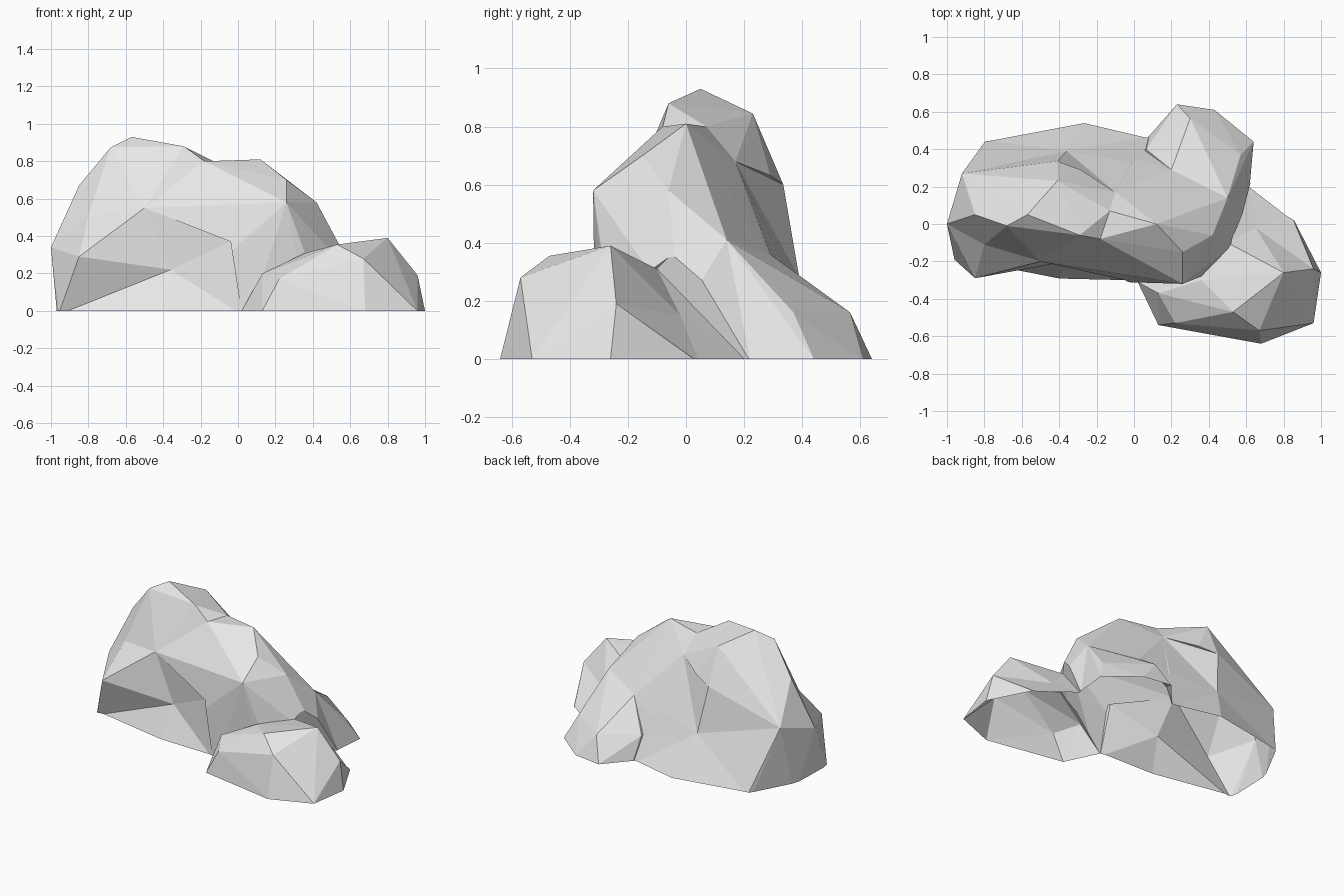
import bpy, bmesh
from mathutils import Vector

if "Cube" in bpy.data.objects:
    bpy.data.objects.remove(bpy.data.objects["Cube"])

stone = bpy.data.materials.new("pale grey stone")
stone.diffuse_color = (0.8, 0.8, 0.8, 1)
stone.use_nodes = True
stone.node_tree.nodes["Principled BSDF"].inputs["Base Color"].default_value = stone.diffuse_color


def make_object(name, bm):
    bmesh.ops.recalc_face_normals(bm, faces=bm.faces[:])
    me = bpy.data.meshes.new(name)
    bm.to_mesh(me)
    bm.free()
    me.materials.append(stone)
    ob = bpy.data.objects.new(name, me)
    bpy.context.collection.objects.link(ob)
    return ob


def faceted_rock(name, points):
    """Convex rock chunk; its base corners run below ground for a clean trim."""
    bm = bmesh.new()
    depth = 0.1 + 0.05 * len(bpy.data.objects)
    for p in points:
        bm.verts.new(p)
        if p[2] == 0:
            bm.verts.new((p[0], p[1], -depth))
    res = bmesh.ops.convex_hull(bm, input=bm.verts[:])
    junk = {g for g in res["geom_interior"] + res["geom_unused"]
            if isinstance(g, bmesh.types.BMVert)}
    bmesh.ops.delete(bm, geom=list(junk), context='VERTS')
    return make_object(name, bm)


def dent_cutter(name, apex, ring, push):
    """Solid whose inner side is a fan from the apex to the ring."""
    bm = bmesh.new()
    ring = [Vector((x, y, z if z else -0.02)) for x, y, z in ring]
    push = Vector(push)
    inner = [bm.verts.new(p) for p in ring]
    outer = [bm.verts.new(p + push) for p in ring]
    tip_in, tip_out = bm.verts.new(apex), bm.verts.new(Vector(apex) + push)
    for i in range(len(ring)):
        j = (i + 1) % len(ring)
        bm.faces.new((tip_in, inner[i], inner[j]))
        bm.faces.new((tip_out, outer[j], outer[i]))
        bm.faces.new((inner[i], outer[i], outer[j]))
        bm.faces.new((inner[i], outer[j], inner[j]))
    ob = make_object(name, bm)
    ob.hide_render = True
    return ob


def combine(base, other, operation):
    mod = base.modifiers.new("combine", 'BOOLEAN')
    mod.operation, mod.solver, mod.object = operation, 'EXACT', other
    bpy.context.view_layer.update()
    me = bpy.data.meshes.new_from_object(
        base.evaluated_get(bpy.context.evaluated_depsgraph_get()))
    base.modifiers.clear()
    base.data = me
    bpy.data.objects.remove(other)


# Tall left hump
rock = faceted_rock("rock_outcrop", [
    (-.57, .05, .93), (-.29, -.06, .88), (-.68, -.01, .875), (-.41, .23, .845),
    (-.85, .05, .67), (-1, 0, .34), (-.92, .27, .42),
    (-.85, -.29, .29), (-.96, -.19, 0), (-.95, .15, 0),
    (-.41, .335, .6), (-.79, .45, 0), (-.26, .55, 0), (.08, .47, 0),
    (-.5, -.2, .55), (-.18, -.08, .8), (-.13, .07, .8), (-.1, .17, .68),
    (-.4, -.3, 0), (0, -.3, 0)])

# Lower right hump
right = faceted_rock("right_hump", [
    (.12, 0, .81), (-.18, -.08, .8), (-.13, .07, .8), (-.1, .17, .68),
    (.26, -.15, .7), (.26, -.32, .58), (.42, -.06, .58), (.5, .14, .41),
    (.2, .29, .36), (.5, -.1, .31), (.36, -.28, .3), (-.5, -.2, .55),
    (.06, .39, .16), (.08, .47, 0), (.62, .22, 0), (.65, -.02, .15),
    (.6, -.05, 0), (.4, -.25, 0), (.02, -.31, 0), (-.4, -.3, 0)])
combine(rock, right, 'UNION')

# Shallow hollows on the front, left and back
combine(rock, dent_cutter("front_hollow", (-.36, -.2, .22), [
    (-.85, -.29, .29), (-.5, -.2, .55), (-.04, -.28, .37), (.02, -.31, 0),
    (-.4, -.3, 0), (-.96, -.19, 0)], (0, -.3, 0)), 'DIFFERENCE')
combine(rock, dent_cutter("left_hollow", (-.8, -.11, .51), [
    (-.85, .05, .67), (-.68, -.01, .875), (-.5, -.2, .55), (-.85, -.29, .29),
    (-1, 0, .34)], (-.3, -.2, .15)), 'DIFFERENCE')
combine(rock, dent_cutter("back_hollow", (-.36, .39, .28), [
    (-.41, .335, .6), (-.92, .27, .42), (-.79, .45, 0), (-.26, .55, 0),
    (.08, .47, 0), (.06, .39, .16), (.2, .29, .36), (-.1, .17, .68)],
    (0, .4, 0)), 'DIFFERENCE')

# Spur at the back right
combine(rock, faceted_rock("back_spur", [
    (.3, .565, .16), (.23, .64, 0), (.43, .61, 0), (.64, .44, 0),
    (.57, .37, .16), (.5, .14, .41), (.2, .29, .36), (.06, .39, .16),
    (.08, .47, 0), (.62, .22, 0), (.3, .1, .3)]), 'UNION')

# Small boulder at the front right
combine(rock, faceted_rock("small_boulder", [
    (.8, -.26, .39), (.96, -.24, .19), (1, -.26, 0), (.96, -.53, 0),
    (.68, -.64, 0), (.67, -.57, .28), (.53, -.47, .355), (.22, -.53, .17),
    (.13, -.37, .2), (.13, -.54, 0), (.02, -.31, 0), (.36, -.3, .31),
    (.5, -.1, .31), (.65, -.02, .15), (.84, .05, 0), (.62, .22, 0)]), 'UNION')

# Hollow on the small boulder's back shoulder
combine(rock, dent_cutter("shoulder_hollow", (.65, -.02, .15), [
    (.5, -.1, .31), (.8, -.26, .39), (.96, -.24, .19), (.84, .05, 0),
    (.62, .22, 0)], (.15, .2, .2)), 'DIFFERENCE')

# Trim at ground level, leaving the underside open
bm = bmesh.new()
bm.from_mesh(rock.data)
bmesh.ops.bisect_plane(bm, geom=bm.verts[:] + bm.edges[:] + bm.faces[:], dist=1e-4,
                       plane_co=Vector((0, 0, 0)), plane_no=Vector((0, 0, 1)),
                       clear_inner=True)
bmesh.ops.remove_doubles(bm, verts=bm.verts[:], dist=1e-4)
for f in bm.faces:
    f.smooth = False
    f.material_index = 0
bm.to_mesh(rock.data)
bm.free()
